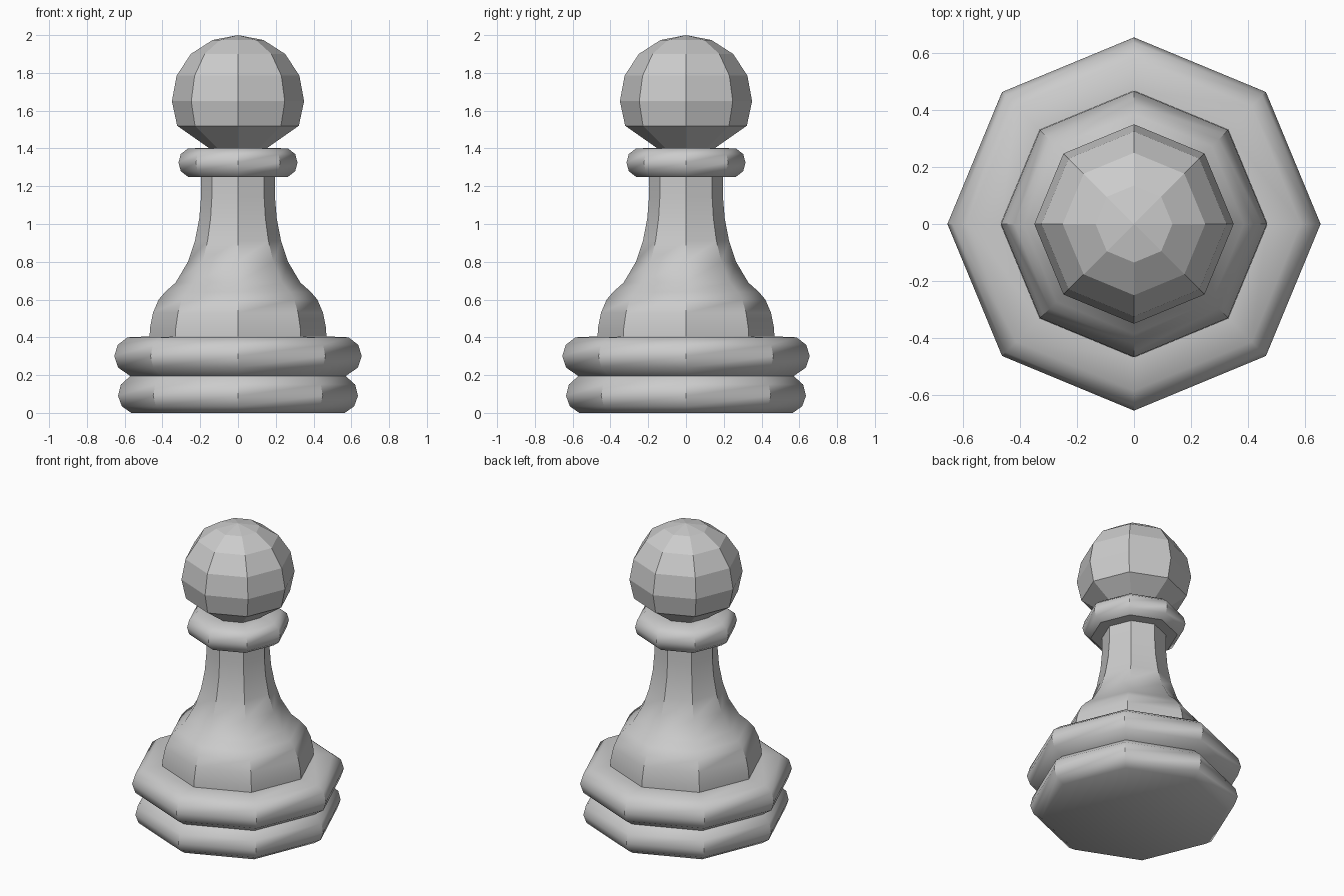
import bpy, bmesh
from math import cos, sin, tau, radians

if "Cube" in bpy.data.objects:
    bpy.data.objects.remove(bpy.data.objects["Cube"])

SIDES = 8


def lathe(name, profile, smooth=True):
    """Turn an (r, z) profile, bottom to top, into an eight-sided part."""
    bm = bmesh.new()
    rings = []
    for r, z in profile:
        if r == 0:
            rings.append([bm.verts.new((0, 0, z))] * SIDES)
        else:
            rings.append([bm.verts.new((r * cos(tau * k / SIDES), r * sin(tau * k / SIDES), z))
                          for k in range(SIDES)])
    for a, b in zip(rings, rings[1:]):
        for k in range(SIDES):
            n = (k + 1) % SIDES
            corners = list(dict.fromkeys((a[k], a[n], b[n], b[k])))
            bm.faces.new(corners)
    mesh = bpy.data.meshes.new(name)
    bm.to_mesh(mesh)
    bm.free()
    obj = bpy.data.objects.new(name, mesh)
    bpy.context.collection.objects.link(obj)
    if smooth:
        bpy.ops.object.select_all(action='DESELECT')
        obj.select_set(True)
        bpy.context.view_layer.objects.active = obj
        bpy.ops.object.shade_smooth_by_angle(angle=radians(40))
    return obj


# Two stacked base rings
lathe("lower_base_ring", [(0, 0), (0.565, 0), (0.615, 0.035), (0.635, 0.09),
                          (0.62, 0.15), (0.57, 0.195)])
lathe("upper_base_ring", [(0.57, 0.195), (0.635, 0.24), (0.655, 0.30),
                          (0.637, 0.36), (0.585, 0.40), (0.468, 0.405)])

# Flared stem
lathe("stem", [(0.468, 0.405), (0.466, 0.45), (0.45, 0.53), (0.42, 0.60), (0.386, 0.64),
               (0.33, 0.69), (0.265, 0.80), (0.228, 0.91), (0.205, 1.03),
               (0.196, 1.14), (0.195, 1.25)])

# Collar under the head
lathe("collar", [(0.195, 1.25), (0.265, 1.25), (0.303, 1.28), (0.315, 1.325),
                 (0.303, 1.37), (0.265, 1.40), (0.155, 1.403)])

# Faceted ball head
lathe("head", [(0.155, 1.403), (0.322, 1.52), (0.35, 1.65), (0.325, 1.785),
               (0.25, 1.90), (0.135, 1.974), (0, 2.0)], smooth=False)
